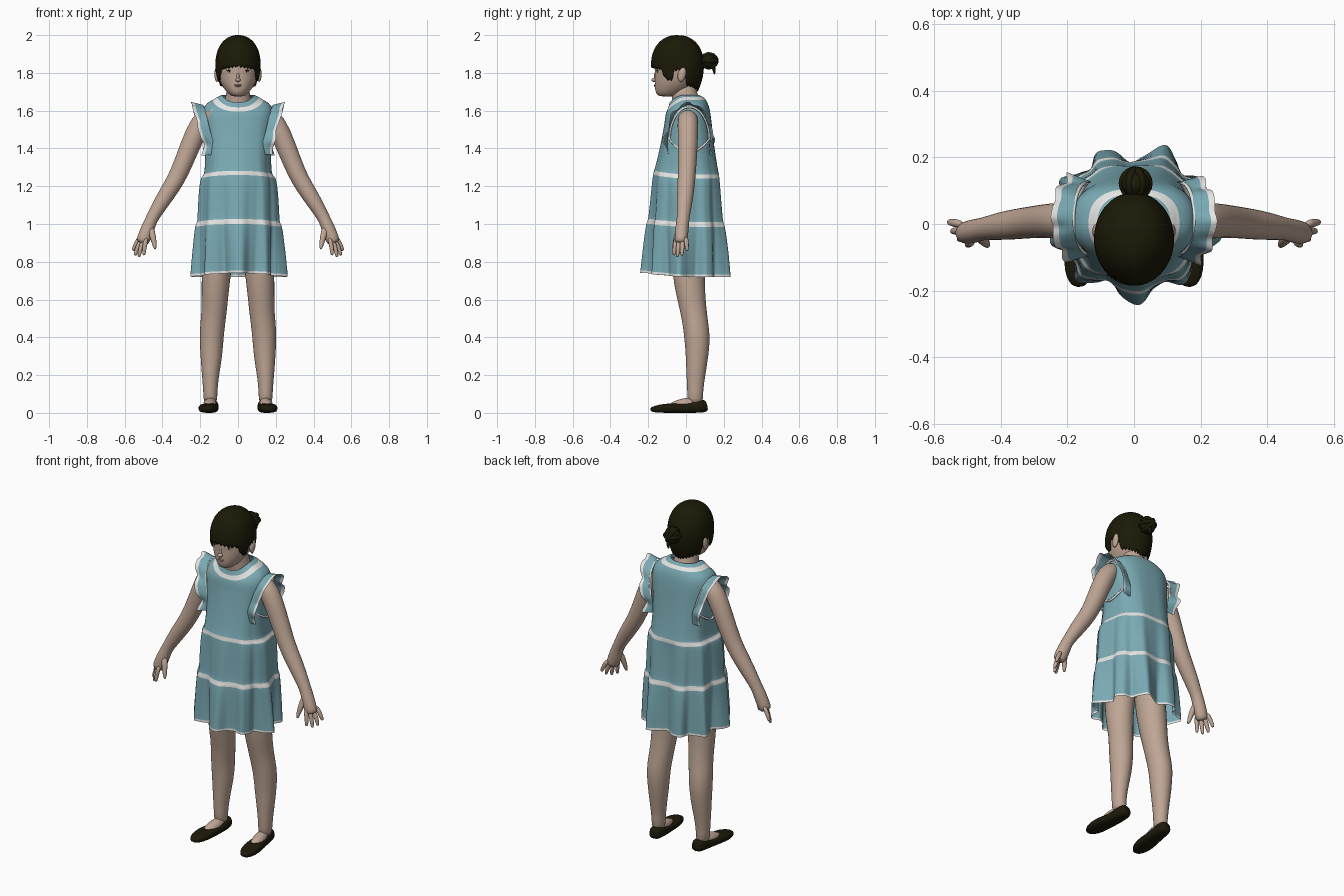
import bpy, bmesh, math
from mathutils import Vector, Matrix

if "Cube" in bpy.data.objects:
    bpy.data.objects.remove(bpy.data.objects["Cube"], do_unlink=True)


def material(name, rgb):
    m = bpy.data.materials.new(name)
    m.use_nodes = True
    m.diffuse_color = (*rgb, 1)
    b = m.node_tree.nodes["Principled BSDF"]
    b.inputs["Base Color"].default_value = (*rgb, 1)
    b.inputs["Roughness"].default_value = 0.7
    return m


SKIN = material("skin", (0.52, 0.38, 0.30))
BLUE = material("blue cloth", (0.195, 0.40, 0.455))
WHITE = material("white trim", (0.78, 0.78, 0.77))
HAIR = material("dark hair", (0.011, 0.010, 0.002))
SHOE = material("dark leather", (0.012, 0.010, 0.003))
LIP = material("lip", (0.45, 0.29, 0.24))
EYE = material("eye white", (0.55, 0.48, 0.44))
SIDES = (("left", 1), ("right", -1))


def finish(name, bm, mats, sub=0):
    bmesh.ops.remove_doubles(bm, verts=bm.verts, dist=1e-5)
    bmesh.ops.recalc_face_normals(bm, faces=bm.faces)
    for f in bm.faces:
        f.smooth = True
    me = bpy.data.meshes.new(name)
    bm.to_mesh(me)
    bm.free()
    for m in mats:
        me.materials.append(m)
    ob = bpy.data.objects.new(name, me)
    bpy.context.collection.objects.link(ob)
    if sub:
        mod = ob.modifiers.new("smooth", 'SUBSURF')
        mod.levels = mod.render_levels = sub
    return ob


def loft(name, rings, mats, index=None, closed=True, cap=True, sub=1):
    """Skin a list of point rings; index gives a material per band."""
    bm = bmesh.new()
    rows = [[bm.verts.new(p) for p in r] for r in rings]
    n = len(rows[0])
    for i, (a, b) in enumerate(zip(rows, rows[1:])):
        for j in range(n if closed else n - 1):
            k = (j + 1) % n
            bm.faces.new((a[j], a[k], b[k], b[j])).material_index = index[i] if index else 0
    if cap:
        bm.faces.new(rows[0])
        bm.faces.new(rows[-1])
    return finish(name, bm, mats, sub)


def power(v, p):
    return math.copysign(abs(v) ** (2 / p), v)


def tube(name, path, mat, s=1, ref=(0, 1, 0), n=16, p=2):
    """Oval tube through (x, y, z, radius across, radius along ref)."""
    pts = [Vector((s * q[0], q[1], q[2])) for q in path]
    rings = []
    for i, c in enumerate(pts):
        t = (pts[min(i + 1, len(pts) - 1)] - pts[max(i - 1, 0)]).normalized()
        v = Vector(ref)
        v = (v - t * v.dot(t)).normalized()
        u = t.cross(v)
        ang = [2 * math.pi * k / n for k in range(n)]
        rings.append([c + u * path[i][3] * power(math.cos(a), p)
                      + v * path[i][4] * power(math.sin(a), p) for a in ang])
    return loft(name, rings, [mat])


def cord(name, path, r, mat):
    """Thin round cord along (centre, outward, across) frames."""
    ang = [math.pi * m / 4 for m in range(8)]
    loft(name, [[c + r * (o * math.cos(w) + v * math.sin(w)) for w in ang] for c, o, v in path],
         [mat], cap=False, sub=0)


def ball(name, c, r, mat, tilt=0, turn=0):
    bm = bmesh.new()
    m = (Matrix.Translation(c) @ Matrix.Rotation(turn, 4, 'Z')
         @ Matrix.Rotation(tilt, 4, 'X') @ Matrix.Diagonal((*r, 1)))
    bmesh.ops.create_uvsphere(bm, u_segments=20, v_segments=14, radius=1, matrix=m)
    return finish(name, bm, [mat])


def oval(z, hw, front, back, n, p=2, drop=0, wave=0):
    """Horizontal ring, angle zero at the front, with front drop and folds."""
    out = []
    for k in range(n):
        a = 2 * math.pi * k / n
        fold = 1 + wave * (0.75 * math.cos(9 * a) + 0.3 * math.sin(5 * a + 1)
                           + 0.12 * math.sin(23 * a))
        cy, ry = (front + back) / 2, (back - front) / 2
        out.append((hw * power(math.sin(a), p) * fold,
                    cy - ry * power(math.cos(a), p) * fold,
                    z - drop * max(0, math.cos(a)) ** 1.5))
    return out


# Head: height, half width, front, back
head = [(1.674, .03, -.14, -.06), (1.688, .05, -.159, -.02), (1.72, .078, -.166, .03),
        (1.76, .1, -.166, .06), (1.80, .108, -.164, .075), (1.85, .112, -.17, .08),
        (1.92, .1, -.15, .07), (1.97, .06, -.1, .02)]
loft("head", [oval(*h, 32) for h in head], [SKIN])
tube("neck", [(0, .01, 1.58, .1, .08), (0, .005, 1.64, .075, .074),
              (0, -.012, 1.69, .062, .068), (0, -.02, 1.76, .06, .065)], SKIN)
ball("nose_tip", (0, -.166, 1.763), (.014, .018, .011), SKIN)
ball("nose_bridge", (0, -.158, 1.785), (.008, .012, .03), SKIN, tilt=-.15)
ball("upper_lip", (0, -.159, 1.736), (.021, .010, .004), LIP)
ball("lower_lip", (0, -.159, 1.73), (.017, .010, .005), LIP)
for side, s in SIDES:
    ball(side + "_eye", (s * .045, -.147, 1.808), (.015, .008, .006), EYE, turn=s * .35)
    ball(side + "_iris", (s * .045, -.151, 1.808), (.006, .005, .006), HAIR)
    ball(side + "_eyelid", (s * .046, -.148, 1.815), (.018, .009, .002), HAIR, turn=s * .35)
    ball(side + "_ear", (s * .112, -.022, 1.792), (.013, .021, .04), SKIN, tilt=-.2)

# Hair cap: the lower edge follows fringe, side lock, ear and nape
EDGE = [(0, 1.835), (50, 1.822), (62, 1.768), (76, 1.758), (84, 1.815),
        (104, 1.815), (114, 1.735), (180, 1.705)]


def hair_edge(deg):
    for (a, za), (b, zb) in zip(EDGE, EDGE[1:]):
        if deg <= b:
            return za + (zb - za) * (deg - a) / (b - a)


rows, cols = 18, 120
bm = bmesh.new()
grid = []
for i in range(1, rows + 1):
    row = []
    for k in range(cols):
        a = 2 * math.pi * k / cols
        low = hair_edge(min(360 * k / cols, 360 - 360 * k / cols)) + .006 * math.sin(k * 1.9)
        z = 2 - (2 - low) * (1 - math.cos(i / rows * math.pi / 2))
        d = z - 1.84
        f = max(0, 1 - (d / .16) ** 2.2) ** (1 / 2.2) if d > 0 else 1 - 12 * d * d
        row.append(bm.verts.new((.12 * f * math.sin(a), -.045 - .14 * f * math.cos(a), z)))
    grid.append(row)
bm.faces.new(grid[0])
for a, b in zip(grid, grid[1:]):
    for k in range(cols):
        bm.faces.new((a[k], a[k - 1], b[k - 1], b[k]))
thick = finish("hair_cap", bm, [HAIR]).modifiers.new("thickness", 'SOLIDIFY')
thick.thickness = .008

# Bun with twisted coils
ball("bun", (.005, .12, 1.864), (.044, .04, .046), HAIR)
for i in range(3):
    spin = Matrix.Rotation(1.05 * i, 3, 'Y')
    coil = []
    for k in range(21):
        q = 2 * math.pi * k / 20
        out = spin @ Vector((math.cos(q), math.sin(q), 0))
        coil.append((Vector((.005, .122, 1.864)) + .039 * out, out, spin @ Vector((0, 0, 1))))
    cord("bun_coil_%d" % (i + 1), coil, .012, HAIR)
tube("bun_tuft", [(.01, .14, 1.85, .018, .014), (.015, .15, 1.82, .014, .011),
                  (.01, .15, 1.79, .004, .004)], HAIR, n=8)

# Dress: height, half width, front, back, front drop, fold, material of band below
B, W = 0, 1
dress = [(1.684, .084, -.086, .068, .04, 0, B), (1.672, .112, -.094, .092, .056, 0, W),
         (1.661, .127, -.101, .102, .062, 0, W), (1.658, .131, -.102, .104, .062, 0, B),
         (1.642, .166, -.106, .115, .055, 0, B), (1.61, .184, -.11, .125, .045, 0, B),
         (1.58, .186, -.112, .13, .035, .002, B), (1.55, .185, -.115, .135, .025, .004, B),
         (1.45, .176, -.127, .145, 0, .008, B), (1.35, .172, -.146, .16, -.01, .012, B),
         (1.268, .177, -.164, .174, -.018, .016, B), (1.265, .181, -.167, .177, -.018, .018, W),
         (1.252, .184, -.168, .178, -.018, .02, W), (1.249, .194, -.169, .179, -.018, .025, B),
         (1.2, .202, -.173, .181, -.015, .04, B), (1.1, .206, -.18, .187, -.015, .055, B),
         (1.016, .208, -.187, .193, -.015, .06, B), (1.013, .211, -.19, .196, -.015, .06, W),
         (1.0, .212, -.191, .197, -.015, .06, W), (.997, .218, -.195, .201, -.015, .068, B),
         (.92, .221, -.2, .207, -.015, .1, B), (.82, .225, -.204, .213, -.018, .13, B),
         (.738, .228, -.208, .216, -.02, .148, B), (.735, .229, -.209, .217, -.02, .148, W),
         (.72, .229, -.21, .218, -.02, .148, W)]
gown = loft("dress", [oval(z, hw, f, b, 144, min(2.5, 2.1 + .7 * (z - .72)), d, w)
                      for z, hw, f, b, d, w, m in dress],
            [BLUE, WHITE, SKIN], [r[6] for r in dress], cap=False)
# Bare patch below the right shoulder, narrowing downwards
for face in gown.data.polygons:
    x, y, z = face.center
    if y < 0 and 1.54 < z < 1.603 and -.182 < x < -.135 - .5 * (1.6 - z):
        face.material_index = 2

# Shoulder ruffles and armhole trim
for side, s in SIDES:
    strips = []
    for t in (0, .25, .5, .74, .87, 1):
        strip = []
        for k in range(73):
            a = math.radians(-18 + 216 * k / 72)
            up = max(0, math.sin(a))
            rip = t * (1 - .6 * up) * (.014 * math.sin(9 * a + s) + .004 * math.sin(17 * a))
            strip.append((s * (.13 + .053 * up + t * (.058 + .006 * up) + .5 * rip),
                          .015 - (.113 * (1 + .1 * t) + rip) * math.cos(a),
                          1.43 + (.2 * (1 + .06 * t) + rip) * math.sin(a)))
        strips.append(strip)
    loft(side + "_ruffle", strips, [BLUE, WHITE], [0, 0, 0, 1, 1], closed=False, cap=False)
    loop = []
    for k in range(41):
        a = 2 * math.pi * k / 40
        up = math.sin(a)
        wide = .105 if up > 0 else .105 * (1 + .45 * up)
        c = Vector((s * (.142 + .04 * abs(up)), .018 - wide * math.cos(a),
                    1.45 + (.17 if up > 0 else .075) * up))
        loop.append((c, Vector((0, -math.cos(a), up)), Vector((1, 0, 0))))
    cord(side + "_armhole_trim", loop, .006, WHITE)

# Arms, hands, legs and shoes
arm = [(.14, .01, 1.59, .045, .05), (.2, .01, 1.54, .058, .057), (.255, .01, 1.41, .054, .053),
       (.31, .005, 1.27, .049, .048), (.35, 0, 1.2, .047, .047),
       (.405, -.007, 1.115, .042, .042), (.45, -.014, 1.04, .033, .034),
       (.467, -.018, 1.005, .034, .035), (.482, -.022, .965, .037, .036),
       (.5, -.026, .92, .037, .035), (.51, -.03, .895, .032, .03)]
fingers = {"index": ((.484, -.052, .93), (.499, -.064, .834)),
           "middle": ((.499, -.036, .92), (.525, -.046, .825)),
           "ring": ((.51, -.018, .92), (.546, -.022, .833)),
           "little": ((.516, 0, .935), (.556, .006, .858))}
leg = [(.09, .01, .98, .085, .095), (.115, .012, .75, .08, .09), (.122, .026, .62, .072, .077),
       (.126, .04, .54, .068, .071), (.134, .05, .47, .067, .069), (.14, .06, .4, .065, .07),
       (.141, .059, .3, .059, .061),
       (.146, .052, .2, .046, .051), (.147, .048, .11, .037, .041), (.145, .05, .04, .038, .045)]
shoe = [(.139, .113, .04, .02, .024), (.14, .1, .036, .035, .035), (.142, .05, .032, .041, .032),
        (.147, 0, .025, .043, .025), (.155, -.06, .026, .05, .026), (.162, -.12, .024, .05, .024),
        (.166, -.163, .02, .038, .018), (.168, -.19, .018, .016, .011)]
for side, s in SIDES:
    tube(side + "_arm", arm, SKIN, s)
    for finger, (a, b) in fingers.items():
        a, b = Vector(a), Vector(b)
        bend = a.lerp(b, .55) + Vector((.004, 0, 0))
        tube(side + "_" + finger + "_finger", [(*a, .0145, .0145), (*bend, .013, .013),
             (*a.lerp(b, .93), .010, .010), (*b, .005, .005)], SKIN, s, n=8)
    tube(side + "_thumb", [(.468, -.03, .99, .024, .02), (.45, -.05, .935, .018, .016),
                           (.441, -.062, .885, .012, .012), (.438, -.066, .865, .006, .006)], SKIN, s, n=8)
    tube(side + "_leg", leg, SKIN, s)
    ball(side + "_instep", (s * .149, -.012, .046), (.034, .085, .03), SKIN, tilt=.2, turn=s * .12)
    tube(side + "_shoe", shoe, SHOE, s, ref=(0, 0, 1), n=20, p=2.8)
